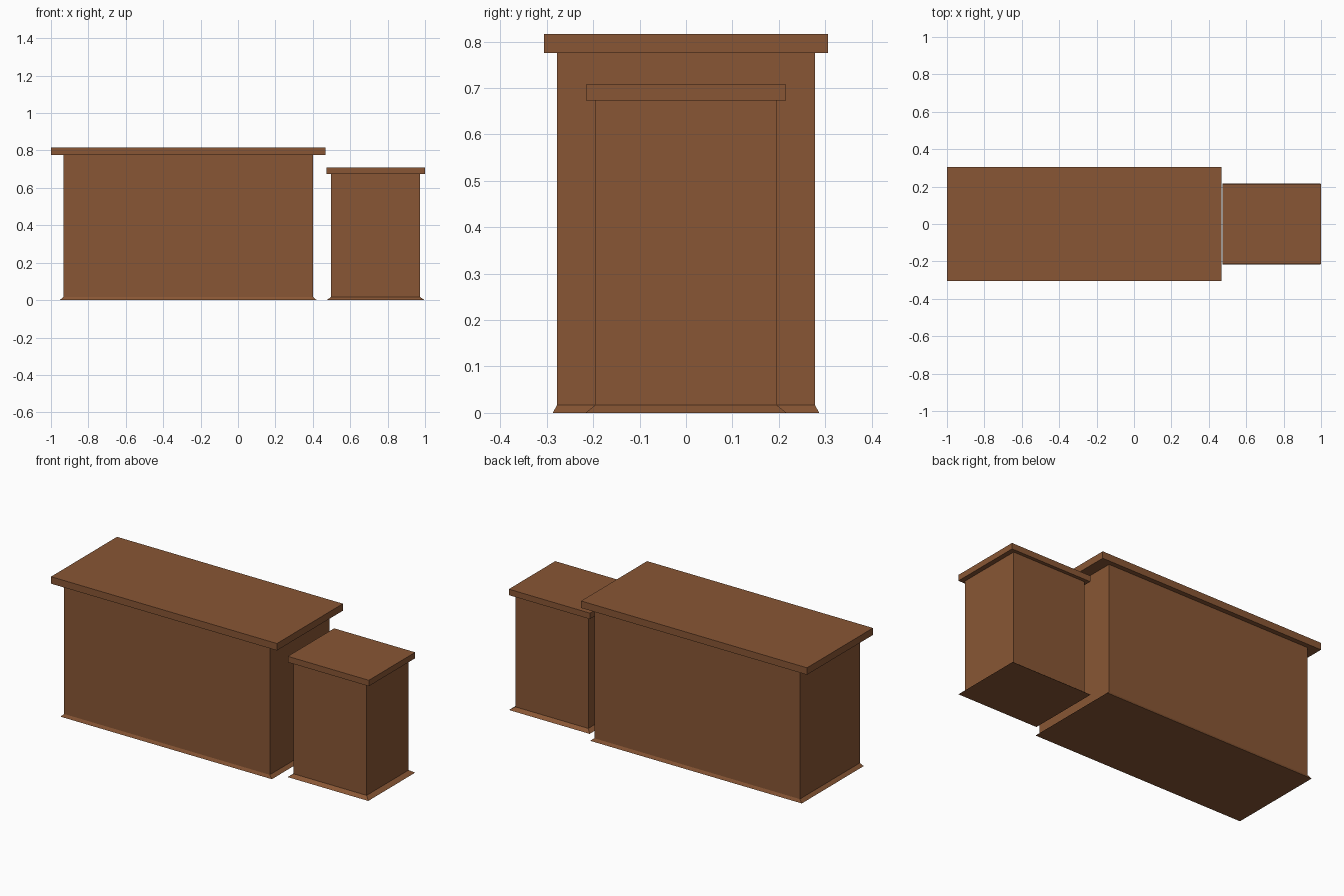
import bpy, bmesh

if "Cube" in bpy.data.objects:
    bpy.data.objects.remove(bpy.data.objects["Cube"])

wood = bpy.data.materials.new("brown_wood")
wood.diffuse_color = (0.25, 0.094, 0.035, 1)
wood.use_nodes = True
wood.node_tree.nodes["Principled BSDF"].inputs["Base Color"].default_value = wood.diffuse_color


def loft(name, rings):
    """Closed solid through rectangles given as (x0, x1, half_depth, z)."""
    bm = bmesh.new()
    loops = [[bm.verts.new(p) for p in
              ((x0, -h, z), (x1, -h, z), (x1, h, z), (x0, h, z))]
             for x0, x1, h, z in rings]
    for a, b in zip(loops, loops[1:]):
        for i in range(4):
            j = (i + 1) % 4
            bm.faces.new((a[i], a[j], b[j], b[i]))
    bm.faces.new(loops[0][::-1])
    bm.faces.new(loops[-1])
    bmesh.ops.recalc_face_normals(bm, faces=bm.faces)
    me = bpy.data.meshes.new(name)
    bm.to_mesh(me)
    bm.free()
    me.materials.append(wood)
    ob = bpy.data.objects.new(name, me)
    bpy.context.collection.objects.link(ob)
    return ob


# Large counter: body with flared foot, overhanging top slab
loft("large_counter_body", [(-0.953, 0.421, 0.287, 0), (-0.934, 0.401, 0.278, 0.017),
                            (-0.934, 0.401, 0.278, 0.775)])
loft("large_counter_top", [(-1.0, 0.467, 0.306, 0.775), (-1.0, 0.467, 0.306, 0.816)])

# Small counter: same construction
loft("small_counter_body", [(0.474, 0.998, 0.217, 0), (0.498, 0.972, 0.195, 0.017),
                            (0.498, 0.972, 0.195, 0.673)])
loft("small_counter_top", [(0.474, 1.0, 0.215, 0.673), (0.474, 1.0, 0.215, 0.708)])
